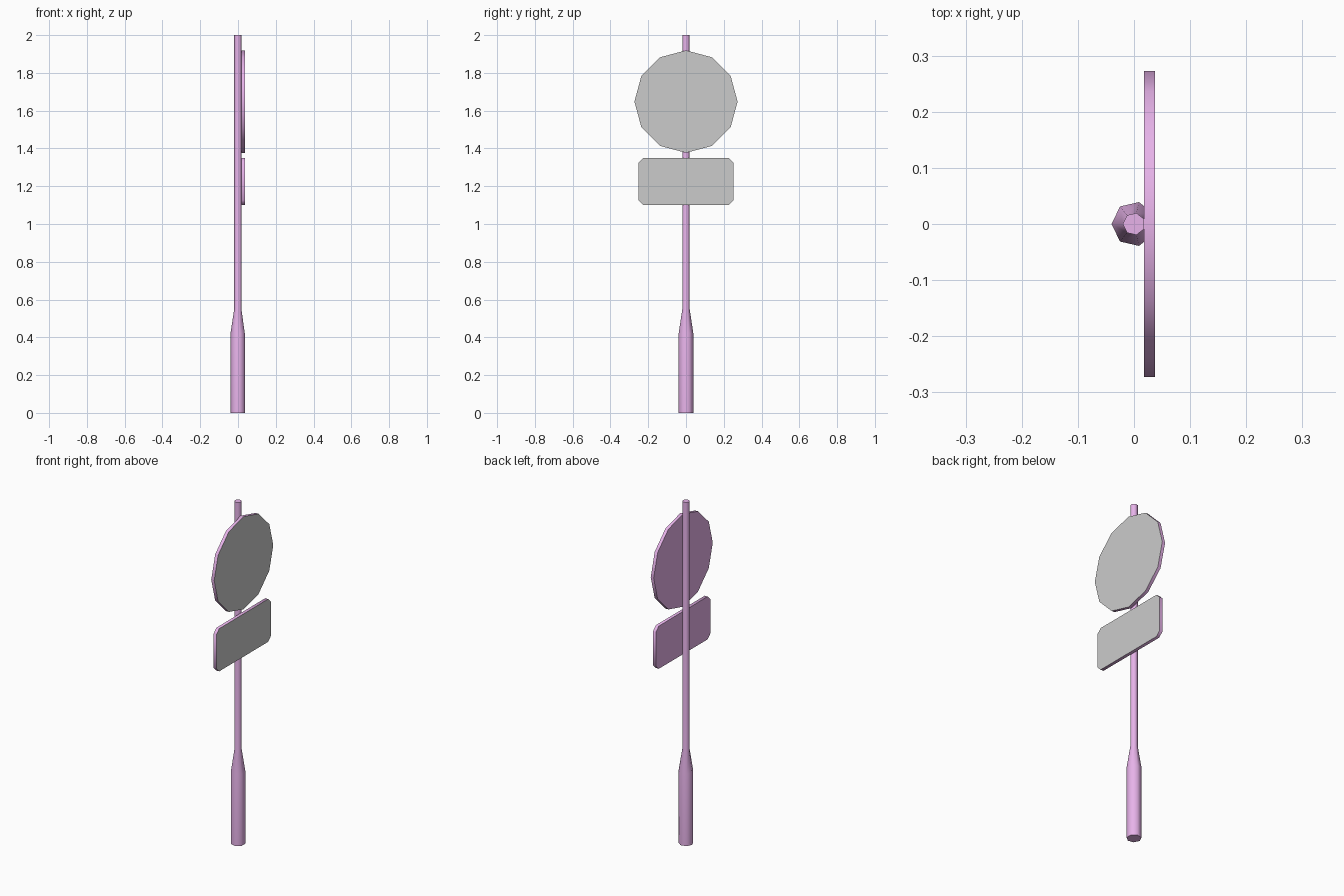
import bpy
import bmesh
from math import cos, sin, pi, radians

if "Cube" in bpy.data.objects:
    bpy.data.objects.remove(bpy.data.objects["Cube"])


def material(name, rgb):
    mat = bpy.data.materials.new(name)
    mat.diffuse_color = (*rgb, 1)
    mat.use_nodes = True
    mat.node_tree.nodes["Principled BSDF"].inputs["Base Color"].default_value = mat.diffuse_color
    return mat


PINK = material("pink_paint", (0.8, 0.45, 0.82))
GREY = material("grey_face", (0.65, 0.65, 0.65))


def finish(name, bm, mats):
    bmesh.ops.recalc_face_normals(bm, faces=bm.faces)
    mesh = bpy.data.meshes.new(name)
    bm.to_mesh(mesh)
    bm.free()
    for mat in mats:
        mesh.materials.append(mat)
    obj = bpy.data.objects.new(name, mesh)
    bpy.context.collection.objects.link(obj)
    bpy.ops.object.select_all(action='DESELECT')
    obj.select_set(True)
    bpy.context.view_layer.objects.active = obj
    bpy.ops.object.shade_smooth_by_angle(angle=radians(60))
    return obj


def loft(bm, rings):
    """Skin a stack of matching point rings and cap both ends."""
    loops = [[bm.verts.new(p) for p in ring] for ring in rings]
    n = len(loops[0])
    for a, b in zip(loops, loops[1:]):
        for i in range(n):
            j = (i + 1) % n
            bm.faces.new((a[i], a[j], b[j], b[i]))
    bm.faces.new(loops[0])
    return bm.faces.new(loops[-1])


def plate(name, outline, x0=0.018, x1=0.037):
    """Flat sign facing +x, with a grey front face and painted rim and back."""
    bm = bmesh.new()
    front = loft(bm, [[(x, y, z) for y, z in outline] for x in (x0, x1)])
    front.material_index = 1
    return finish(name, bm, [PINK, GREY])


# Seven-sided post with a thicker foot, one flat towards the signs
bm = bmesh.new()
profile = [(0.04, 0), (0.04, 0.42), (0.02, 0.55), (0.02, 2)]
angles = [pi + 2 * pi * i / 7 for i in range(7)]
loft(bm, [[(r * cos(a), r * sin(a), z) for a in angles] for r, z in profile])
finish("post", bm, [PINK])

# Twelve-sided round sign
plate("round_sign", [(0.273 * cos(pi * i / 6), 1.648 + 0.271 * sin(pi * i / 6))
                     for i in range(12)])

# Rectangular sign with clipped corners
w, h, c = 0.252, 0.125, 0.026
corner = [(w, h - c), (w - c, h)]
half = corner + [(-y, z) for y, z in reversed(corner)]
plate("lower_sign", [(y, 1.225 + z) for y, z in half + [(-y, -z) for y, z in half]])
